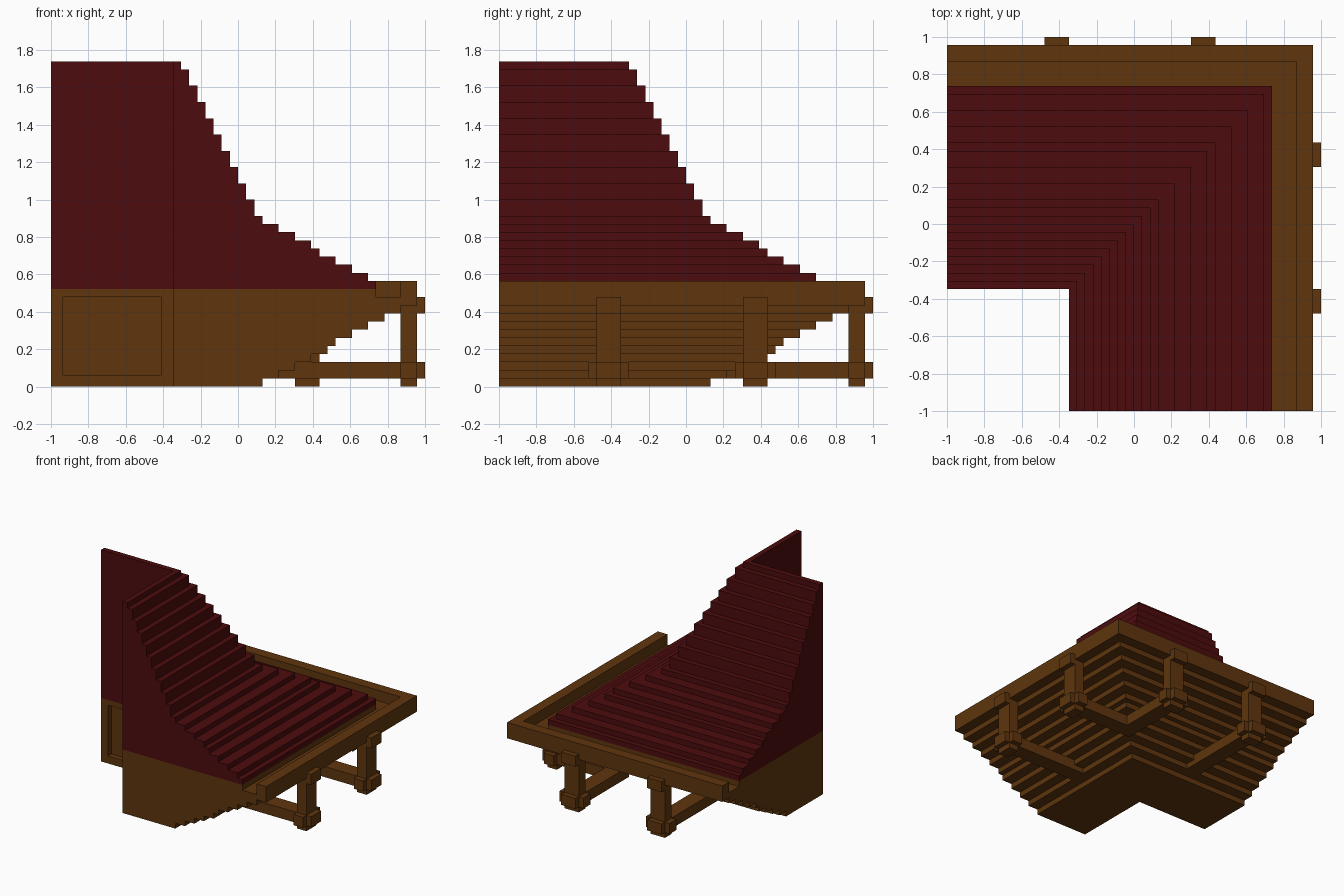
import bpy, bmesh

cube = bpy.data.objects.get("Cube")
if cube:
    bpy.data.objects.remove(cube, do_unlink=True)

U = 2 / 46  # one block; the model is 46 blocks wide


def make_material(name, rgb):
    mat = bpy.data.materials.new(name)
    mat.use_nodes = True
    mat.diffuse_color = (*rgb, 1)
    mat.node_tree.nodes["Principled BSDF"].inputs["Base Color"].default_value = (*rgb, 1)
    return mat


RED = make_material("dark red tile", (0.074, 0.0037, 0.0042))
WOOD = make_material("brown wood", (0.114, 0.036, 0.0042))


def pos(x, y, z):
    """Block units to model units."""
    return (x * U - 1, y * U - 1, z * U)


def finish(bm, name, mat):
    bmesh.ops.recalc_face_normals(bm, faces=bm.faces)
    mesh = bpy.data.meshes.new(name)
    bm.to_mesh(mesh)
    bm.free()
    mesh.materials.append(mat)
    obj = bpy.data.objects.new(name, mesh)
    bpy.context.collection.objects.link(obj)
    return obj


def sweep_corner(profile):
    """Sweep an (offset, height) profile around the mitred corner."""
    bm = bmesh.new()
    rings = [[bm.verts.new(pos(*f(o, z))) for o, z in profile] for f in (
        lambda o, z: (0, o, z), lambda o, z: (o, o, z), lambda o, z: (o, 0, z))]
    n = len(profile)
    for a, b in zip(rings, rings[1:]):
        for i in range(n):
            j = (i + 1) % n
            bm.faces.new((a[i], a[j], b[j], b[i]))
    bm.faces.new(rings[0])
    bm.faces.new(rings[2])
    bmesh.ops.recalc_face_normals(bm, faces=bm.faces)
    return bm


def stairs(z, layers):
    """Outer edge of stacked layers given as (offset, top height)."""
    pts = []
    for o, top in layers:
        pts += [(o, z), (o, top)]
        z = top
    return pts


def box(name, x0, x1, y0, y1, z0, z1, swap):
    if swap:
        x0, x1, y0, y1 = y0, y1, x0, x1
    bm = bmesh.new()
    bmesh.ops.create_cube(bm, size=1)
    for v in bm.verts:
        v.co = pos(x1 if v.co.x > 0 else x0, y1 if v.co.y > 0 else y0,
                   z1 if v.co.z > 0 else z0)
    finish(bm, name, WOOD)


# Tiled roof: shallow eaves, then steep courses two blocks high
courses = [(40, 13), (39, 14), (37, 15), (35, 16), (33, 17),
           (32, 18), (30, 19), (28, 20), (26, 21)]
courses += [(25 - i, 23 + 2 * i) for i in range(9)] + [(16, 40)]
finish(sweep_corner([(15, 12)] + stairs(12, courses) + [(15, 40)]), "roof", RED)

# Stepped wooden base with gutter and raised outer lip
steps = [(26, 1), (28, 2), (30, 3), (32, 4), (34, 5), (35, 6),
         (37, 7), (39, 8), (41, 9), (43, 10), (45, 13)]
bm = sweep_corner([(15, 0)] + stairs(0, steps)
                  + [(43, 13), (43, 11), (40, 11), (40, 12), (15, 12)])

# Recessed panels in the two inner walls
walls = [f for f in bm.faces if len(f.verts) == 4 and all(
    abs(max(v.co.x, v.co.y) - (15 * U - 1)) < 1e-4 for v in f.verts)]
bm.normal_update()
for wall in walls:
    bmesh.ops.inset_individual(bm, faces=[wall], thickness=2 * U)
    for v in wall.verts:
        if v.co.z > 6 * U:
            v.co.z = 11 * U
    inward = wall.normal * -U
    panel = bmesh.ops.extrude_discrete_faces(bm, faces=[wall])["faces"][0]
    bmesh.ops.translate(bm, verts=panel.verts[:], vec=inward)
finish(bm, "stepped_base", WOOD)

# Bracket posts, two on the left side and two on the back
for swap, side in ((False, "left"), (True, "back")):
    for row, where in ((12, "outer"), (30, "corner")):
        tag = side + "_" + where + "_"
        start = 28 if row == 12 else (33 if swap else 30)
        end = row + 3
        box(tag + "post", 43, 45, row, end, 0, 10, swap)
        box(tag + "post_head", 45, 46, row, end, 9, 11, swap)
        box(tag + "post_foot_front", 45, 46, row, end, 1, 3, swap)
        box(tag + "post_foot_near", 43, 45, row - 1, row, 1, 3, swap)
        box(tag + "post_foot_far", 43, 45, end, end + 1, 1, 3, swap)
        box(tag + "stretcher", start, 43, row, end, 1, 3, swap)
